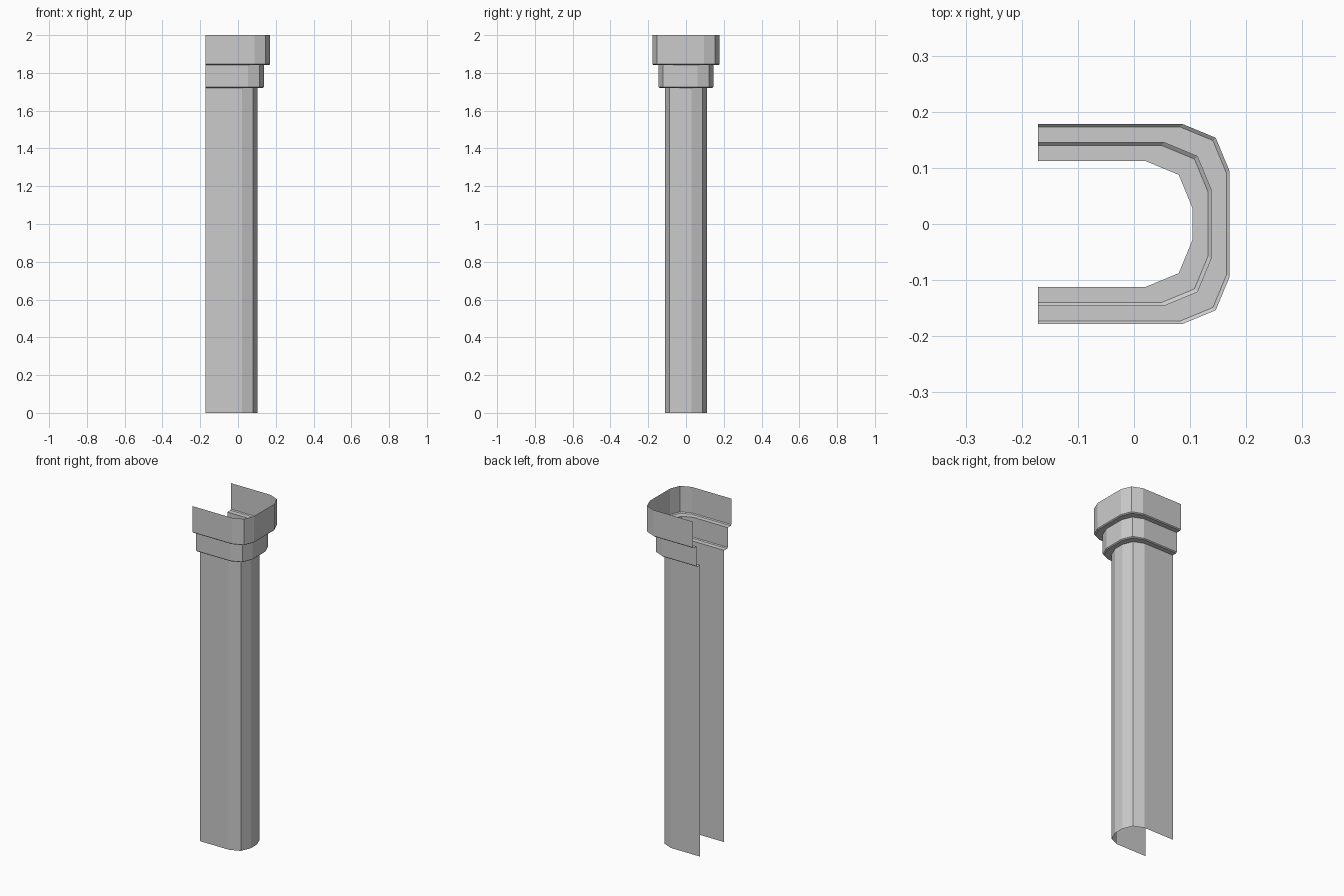
import bpy, bmesh
from math import sin, cos, radians

if "Cube" in bpy.data.objects:
    bpy.data.objects.remove(bpy.data.objects["Cube"])

BACK_X = -0.171          # open side of the U
RADIUS = 0.083           # corner radius, three facets per corner
CX, CY = 0.021, 0.029    # corner centre of the shaft outline


def u_outline(d):
    """Open U-shaped plan; d pushes the rounded corners outward."""
    arc = [(CX + d + RADIUS * cos(radians(a)), CY + d + RADIUS * sin(radians(a)))
           for a in (0, 45, 90)]
    arc = [arc[0], arc[1], arc[2]]
    half = arc + [(BACK_X, CY + d + RADIUS)]
    return [(x, -y) for x, y in reversed(half)] + half


def u_shell(name, levels):
    """Skin an open wall through (offset, height) levels."""
    bm = bmesh.new()
    rings = [[bm.verts.new((x, y, z)) for x, y in u_outline(d)] for d, z in levels]
    for low, high in zip(rings, rings[1:]):
        for i in range(len(low) - 1):
            bm.faces.new((low[i], low[i + 1], high[i + 1], high[i]))
    mesh = bpy.data.meshes.new(name)
    bm.to_mesh(mesh)
    bm.free()
    obj = bpy.data.objects.new(name, mesh)
    bpy.context.collection.objects.link(obj)
    return obj


# Plain shaft
u_shell("pillar_shaft", [(0, 0), (0, 1.72)])
# Two stepped collars: flat ledge, small chamfer, upright wall
u_shell("lower_collar", [(0, 1.72), (0.028, 1.72), (0.033, 1.725), (0.033, 1.842)])
u_shell("upper_collar", [(0.033, 1.842), (0.061, 1.842), (0.066, 1.847), (0.066, 2.0)])
